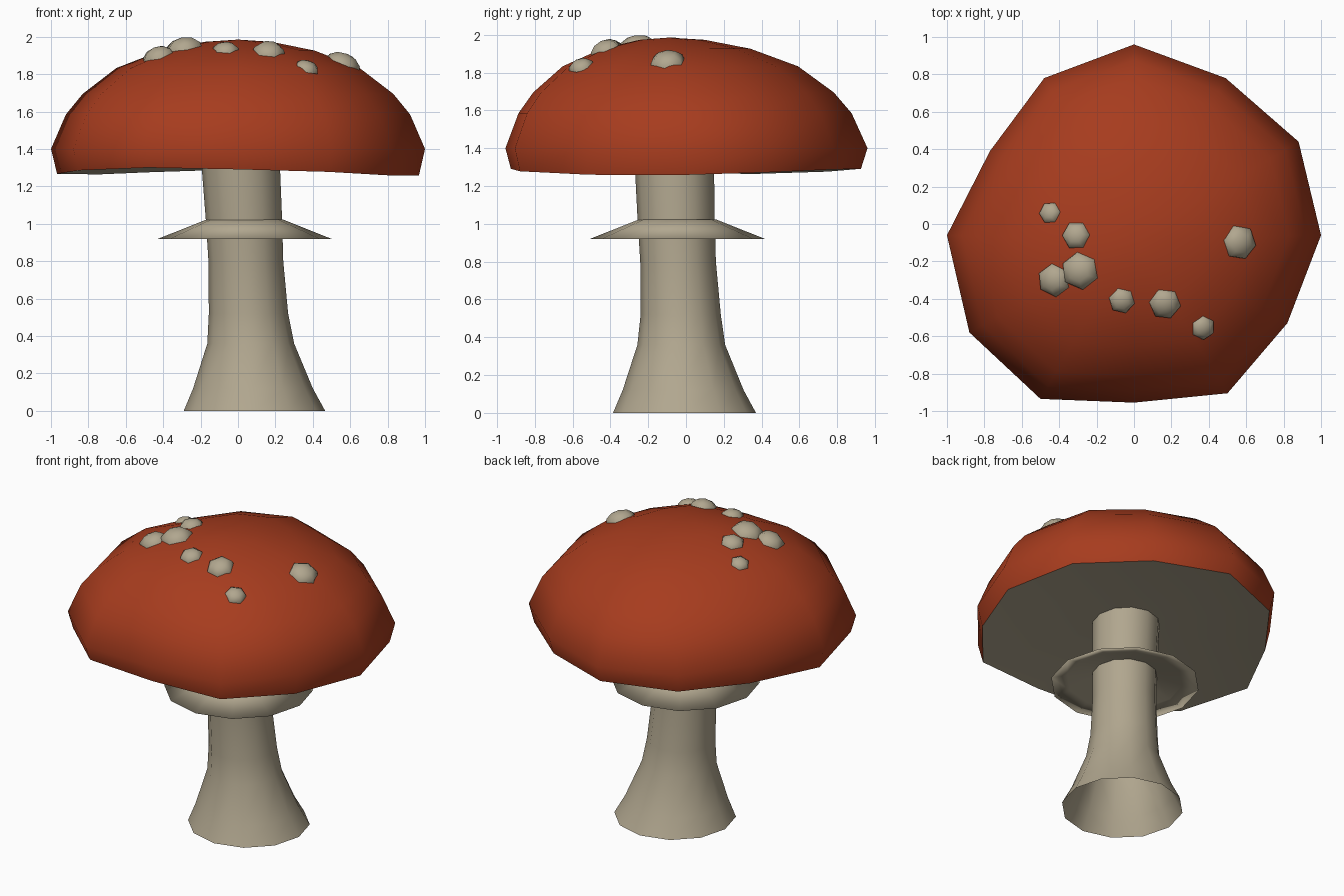
import bpy, bmesh, math
from mathutils import Vector, Matrix
from mathutils.bvhtree import BVHTree

old = bpy.data.objects.get("Cube")
if old:
    bpy.data.objects.remove(old, do_unlink=True)

SIDES = 12


def material(name, rgb):
    m = bpy.data.materials.new(name)
    m.use_nodes = True
    m.diffuse_color = (*rgb, 1)
    m.node_tree.nodes["Principled BSDF"].inputs["Base Color"].default_value = (*rgb, 1)
    return m


red = material("cap_red", (0.385, 0.045, 0.013))
beige = material("stem_beige", (0.44, 0.385, 0.275))


def circle(cx, cy, z, r):
    steps = [2 * math.pi * i / SIDES for i in range(SIDES)]
    return [Vector((cx + r * math.cos(a), cy + r * math.sin(a), z)) for a in steps]


def loft(bm, rings):
    """Skin a list of equal-length rings with quads."""
    rows = [[bm.verts.new(p) for p in ring] for ring in rings]
    n = len(rows[0])
    for lower, upper in zip(rows, rows[1:]):
        for i in range(n):
            j = (i + 1) % n
            bm.faces.new((lower[i], lower[j], upper[j], upper[i]))
    return rows


def fan(bm, row, point, flip=False):
    tip = bm.verts.new(point)
    faces = []
    for i, v in enumerate(row):
        w = row[(i + 1) % len(row)]
        faces.append(bm.faces.new((w, v, tip) if flip else (v, w, tip)))
    return faces


def finish(name, bm, mats, sharp=65):
    """Smooth shading with hard edges kept, then link the object."""
    bm.normal_update()
    for f in bm.faces:
        f.smooth = True
    for e in bm.edges:
        if len(e.link_faces) == 2 and e.calc_face_angle() > math.radians(sharp):
            e.smooth = False
    mesh = bpy.data.meshes.new(name)
    bm.to_mesh(mesh)
    bm.free()
    for m in mats:
        mesh.materials.append(m)
    ob = bpy.data.objects.new(name, mesh)
    bpy.context.collection.objects.link(ob)


# Stem: open tube that flares at the foot and leans slightly
bm = bmesh.new()
loft(bm, [circle(*row) for row in (
    (0.088, -0.008, 0, 0.378),
    (0.08, -0.015, 0.12, 0.32),
    (0.068, -0.025, 0.36, 0.232),
    (0.056, -0.028, 0.52, 0.212),
    (0.042, -0.042, 0.8, 0.2),
    (0.032, -0.052, 1.02, 0.204),
    (0.01, -0.064, 1.39, 0.211))])
finish("stem", bm, [beige])

# Skirt: thin flared collar, hollow underneath, with a soft rim
bm = bmesh.new()
loft(bm, [circle(0.036, -0.045, z, r) for z, r in (
    (0.985, 0.2), (0.945, 0.36), (0.92, 0.463), (1.022, 0.207))])
finish("skirt", bm, [beige], 180)

# Cap: irregular twelve-sided outline shrunk along a dome profile
outline = [(1, -0.06), (0.88, 0.44), (0.49, 0.78), (0, 0.96), (-0.48, 0.78),
           (-0.77, 0.39), (-1, -0.06), (-0.88, -0.58), (-0.5, -0.935),
           (0, -0.955), (0.5, -0.905), (0.82, -0.53)]


def cap_ring(scale, z):
    return [Vector((x * scale, y * scale - 0.09 * (1 - scale), z)) for x, y in outline]


# The rim dips at the sides and tilts a little
rim = cap_ring(0.967, 1.262)
for p in rim:
    p.z += 0.034 * p.y ** 2 + 0.02 * p.x * p.y - 0.004 * p.x
profile = [(1, 1.4), (0.92, 1.585), (0.83, 1.695), (0.65, 1.833),
           (0.41, 1.926), (0.18, 1.973)]
bm = bmesh.new()
rows = loft(bm, [rim] + [cap_ring(s, z) for s, z in profile])
fan(bm, rows[-1], (0, -0.09, 1.985))
# Shallow hollow underside
for f in fan(bm, rows[0], (0.01, -0.06, 1.39), flip=True):
    f.material_index = 1
bm.normal_update()
tree = BVHTree.FromBMesh(bm)
finish("cap", bm, [red, beige])

# Spots: low six-sided domes sunk into the cap surface
spots = [(-0.45, 0.06, 0.062), (-0.31, -0.06, 0.078), (-0.29, -0.25, 0.104),
         (-0.43, -0.3, 0.092), (-0.065, -0.41, 0.073), (0.165, -0.43, 0.087),
         (0.37, -0.555, 0.068), (0.565, -0.1, 0.096)]
for k, (x, y, r) in enumerate(spots):
    hit, normal, _, _ = tree.ray_cast(Vector((x, y, 3)), Vector((0, 0, -1)))
    turn = normal.to_track_quat('Z', 'Y').to_matrix().to_4x4()
    bm = bmesh.new()
    rings = []
    for s, h in ((1, -0.15), (0.93, 0.14), (0.56, 0.42)):
        rings.append([Vector((r * s * math.cos(a), r * s * math.sin(a), r * h))
                      for a in (math.pi * i / 3 + k for i in range(6))])
    rows = loft(bm, rings)
    fan(bm, rows[-1], (0, 0, r * 0.53))
    bm.transform(Matrix.Translation(hit) @ turn)
    finish(f"cap_spot_{k + 1}", bm, [beige])
